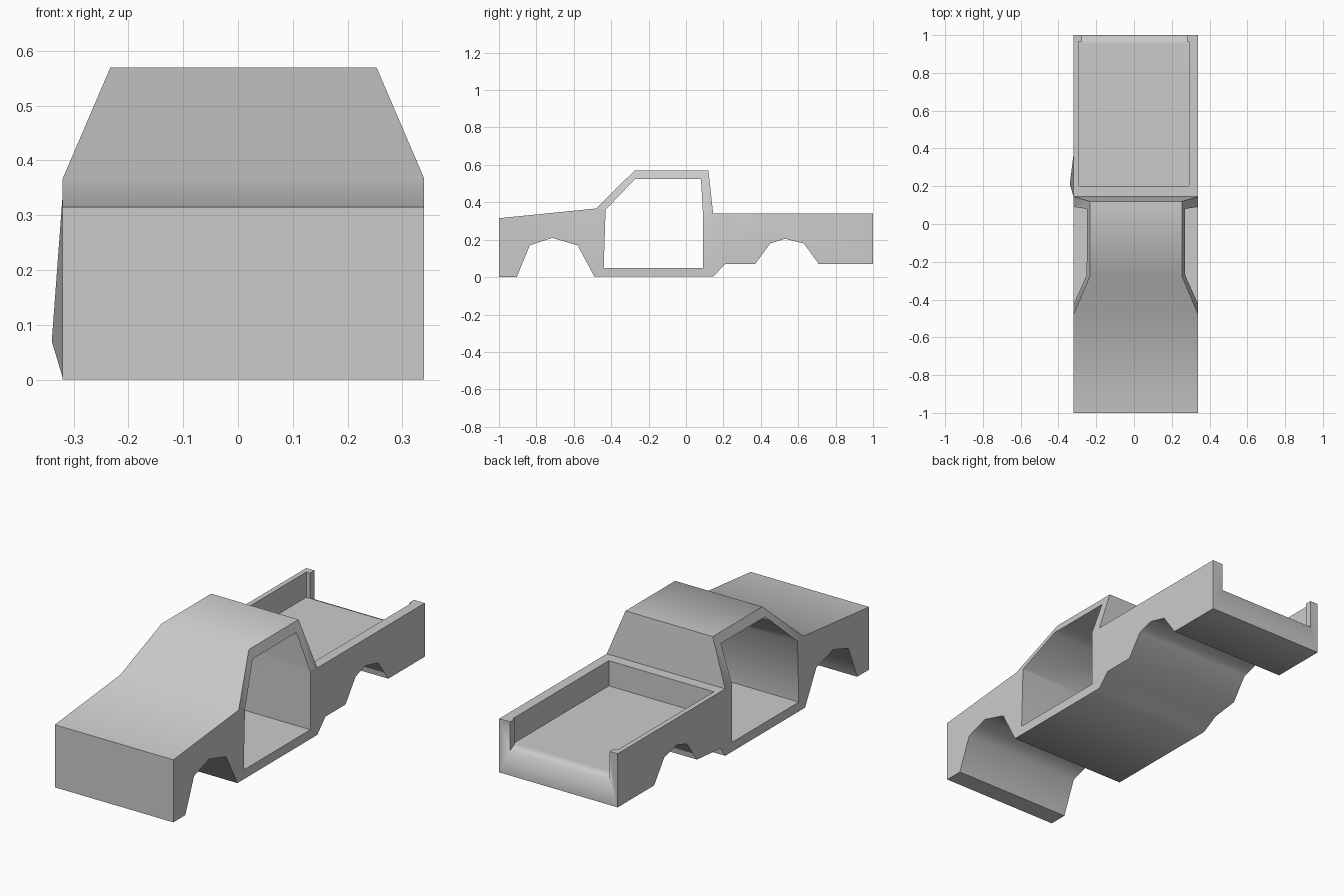
import bpy, bmesh, math

cube = bpy.data.objects.get("Cube")
if cube:
    bpy.data.objects.remove(cube, do_unlink=True)

grey = bpy.data.materials.new("body grey")
grey.use_nodes = True
colour = (0.6, 0.6, 0.6, 1)
grey.diffuse_color = colour
grey.node_tree.nodes["Principled BSDF"].inputs["Base Color"].default_value = colour

RIGHT, LEFT = -0.32, 0.34


def prism(name, profile, x0, x1, adjust=None, caps=None):
    """Sweep a (y, z) profile along x; adjust moves x, caps lists side polygons."""
    bm = bmesh.new()
    sides = []
    for x in (x0, x1):
        sides.append([bm.verts.new((adjust(x, y, z) if adjust else x, y, z)) for y, z in profile])
    a, b = sides
    n = len(profile)
    for i in range(n):
        j = (i + 1) % n
        bm.faces.new((a[i], a[j], b[j], b[i]))
    for loop in caps or [range(n)]:
        for side in sides:
            bm.faces.new([side[i] for i in loop])
    bmesh.ops.recalc_face_normals(bm, faces=bm.faces)
    mesh = bpy.data.meshes.new(name)
    bm.to_mesh(mesh)
    bm.free()
    mesh.materials.append(grey)
    ob = bpy.data.objects.new(name, mesh)
    bpy.context.collection.objects.link(ob)
    return ob


# Body outline: underside with wheel arches, then bed rim, cab and bonnet
outline = [
    (-1, 0), (-0.905, 0), (-0.835, 0.17), (-0.715, 0.21), (-0.58, 0.17), (-0.49, 0.003),
    (0.145, 0.003), (0.21, 0.07), (0.37, 0.07), (0.45, 0.18), (0.53, 0.205), (0.63, 0.18),
    (0.71, 0.07), (1, 0.07), (1, 0.34), (0.145, 0.34),
    (0.12, 0.57), (-0.275, 0.57), (-0.48, 0.367), (-1, 0.315),
]


def shape_side(x, y, z):
    if z > 0.5:                                    # roof is narrower
        return x + (0.087 if x < 0 else -0.087)
    if x < 0 and (y, z) == (0.21, 0.07):           # flared sill corner
        return x - 0.02
    return x


# Side panels: front fender, door sill, flared corner, bed, cab
panels = [(0, 1, 2, 3, 4, 5, 18, 19), (5, 6, 15, 18), (6, 7, 15), (7, 8, 15),
          (8, 9, 10, 11, 12, 13, 14, 15), (15, 16, 17, 18)]
body = prism("truck_body", outline, RIGHT, LEFT, shape_side, panels)

# Cutters: door opening through the cab, bed well, tail opening between posts
door = [(-0.44, 0.05), (0.09, 0.05), (0.09, 0.35), (0.08, 0.525), (-0.272, 0.525), (-0.43, 0.36)]
well = [(0.2, 0.213), (0.965, 0.213), (0.965, 0.5), (0.2, 0.5)]
tail = [(0.95, 0.213), (0.965, 0.213), (1.02, 0.185), (1.02, 0.5), (0.95, 0.5)]
cutters = [
    prism("door_cutter", door, -0.5, 0.5),
    prism("bed_cutter", well, -0.295, 0.29),
    prism("tail_cutter", tail, -0.275, 0.28),
]
for cutter in cutters:
    cutter.hide_render = True
    mod = body.modifiers.new(cutter.name, 'BOOLEAN')
    mod.operation = 'DIFFERENCE'
    mod.solver = 'EXACT'
    mod.object = cutter

# Apply the cuts, then remove the cutters
bpy.ops.object.select_all(action='DESELECT')
body.select_set(True)
bpy.context.view_layer.objects.active = body
for cutter in cutters:
    bpy.ops.object.modifier_apply(modifier=cutter.name)
    bpy.data.objects.remove(cutter, do_unlink=True)
bpy.ops.object.shade_smooth_by_angle(angle=math.radians(65))
